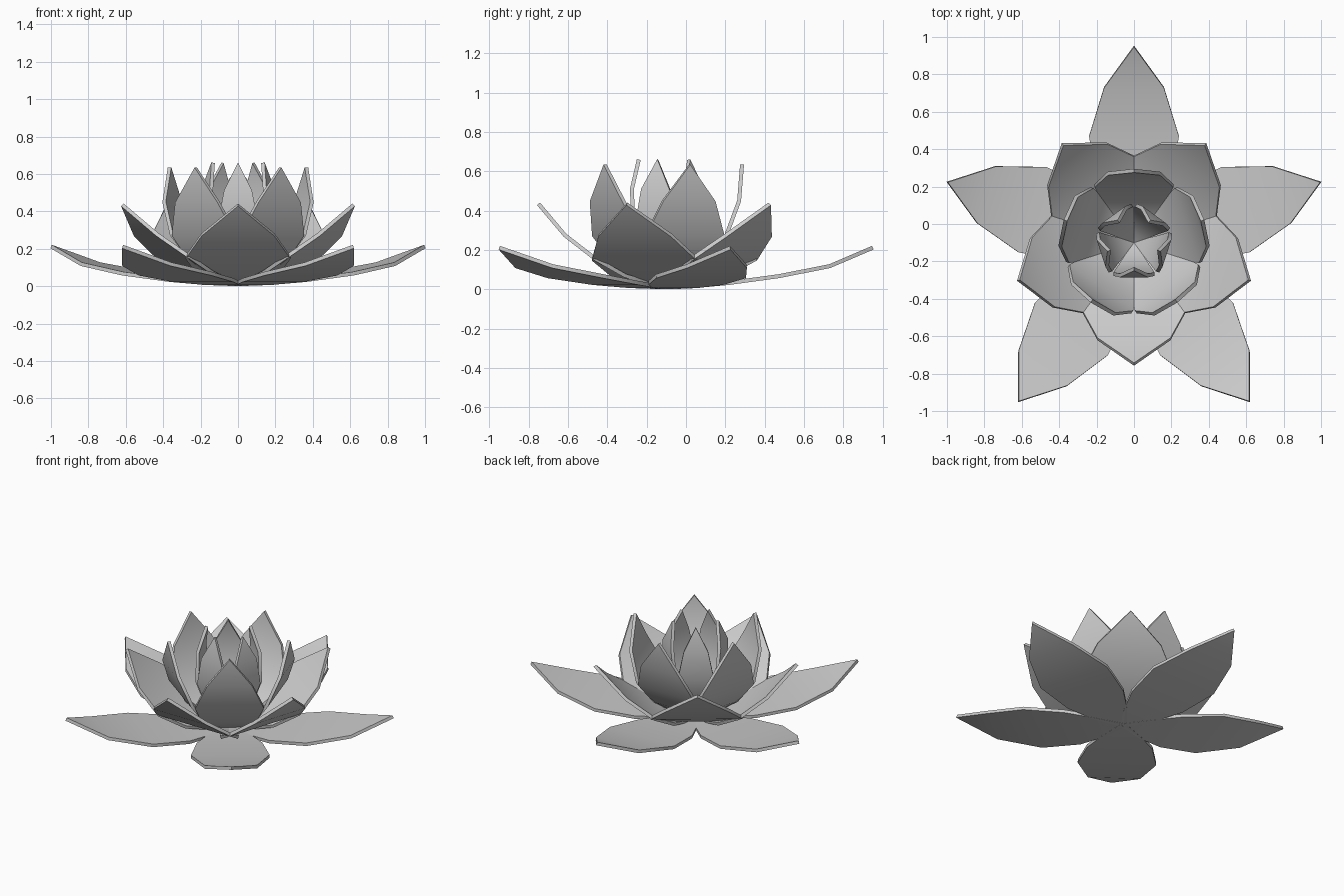
import bpy, bmesh
from math import radians
from mathutils import Matrix, Vector

if "Cube" in bpy.data.objects:
    bpy.data.objects.remove(bpy.data.objects["Cube"])

CENTRE = Vector((0, -0.10, 0))   # flower axis
THICK = 0.02


def petal_ring(name, rows, start_deg):
    """Five petals; rows are (radius, height, half width) from base to tip."""
    bm = bmesh.new()
    for k in range(5):
        rot = Matrix.Rotation(radians(start_deg + 72 * k), 4, 'Z')
        prev = None
        for r, z, w in rows:
            sides = (-w, w) if w > 0 else (0,)
            cur = [bm.verts.new(rot @ Vector((r, s, z)) + CENTRE) for s in sides]
            if prev:
                bm.faces.new([prev[1], prev[0]] + cur if len(cur) == 2
                             else [prev[1], prev[0], cur[0]])
            prev = cur
    bm.normal_update()
    mesh = bpy.data.meshes.new(name)
    bm.to_mesh(mesh)
    bm.free()
    ob = bpy.data.objects.new(name, mesh)
    bpy.context.collection.objects.link(ob)
    # give the petals thickness, then smooth along the length only
    mod = ob.modifiers.new("thickness", 'SOLIDIFY')
    mod.thickness = THICK
    mod.offset = 0
    bpy.ops.object.select_all(action='DESELECT')
    ob.select_set(True)
    bpy.context.view_layer.objects.active = ob
    bpy.ops.object.modifier_apply(modifier=mod.name)
    bpy.ops.object.shade_smooth_by_angle(angle=radians(40))
    return ob


# wide open outer petals
petal_ring("outer_petals", [(0, .011, .025), (.15, .017, .12), (.32, .033, .20),
                            (.57, .067, .24), (.83, .118, .16), (1.05, .212, 0)], 90)
# half raised petals
petal_ring("middle_petals", [(0, .022, .025), (.10, .035, .13), (.21, .07, .22),
                             (.36, .155, .28), (.515, .275, .195), (.65, .435, 0)], 54 + 36 - 180)
# upright cup petals
petal_ring("inner_petals", [(0, .03, .02), (.11, .06, .09), (.21, .14, .165),
                            (.305, .275, .21), (.37, .45, .14), (.385, .635, 0)], 90)
# closed bud petals
petal_ring("bud_petals", [(0, .04, .015), (.06, .09, .04), (.125, .19, .08),
                          (.168, .33, .11), (.175, .51, .075), (.14, .66, 0)], 270)
